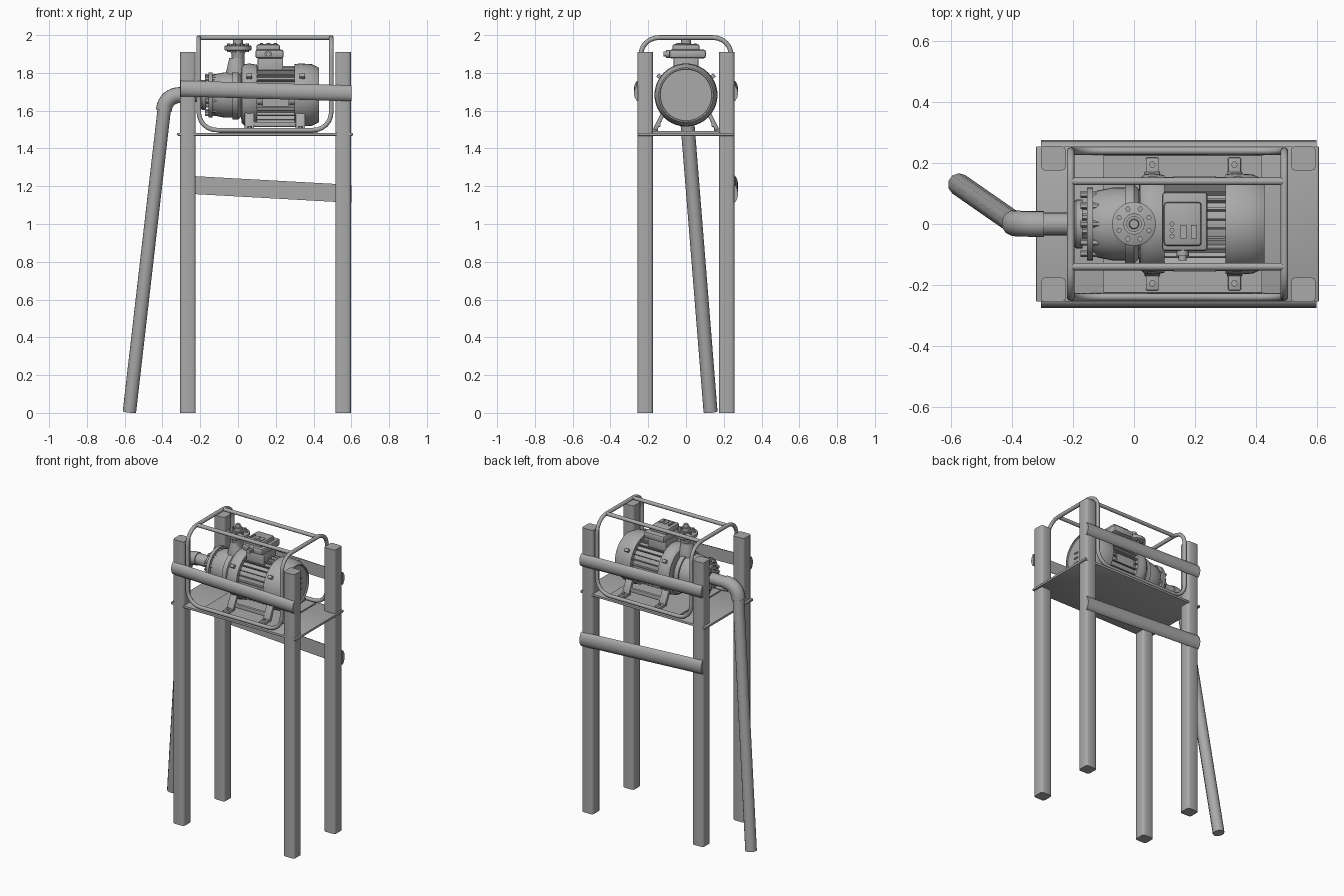
import bpy, bmesh, math
from mathutils import Vector, Matrix

if "Cube" in bpy.data.objects:
    bpy.data.objects.remove(bpy.data.objects["Cube"])

steel = bpy.data.materials.new("grey_steel")
steel.diffuse_color = (0.4, 0.4, 0.4, 1)
steel.use_nodes = True
steel.node_tree.nodes["Principled BSDF"].inputs["Base Color"].default_value = steel.diffuse_color
AXIS_Z = 1.683  # height of the motor shaft


def finish(name, bm, angle=40):
    bmesh.ops.recalc_face_normals(bm, faces=bm.faces)
    me = bpy.data.meshes.new(name)
    bm.to_mesh(me)
    bm.free()
    me.materials.append(steel)
    ob = bpy.data.objects.new(name, me)
    bpy.context.collection.objects.link(ob)
    bpy.ops.object.select_all(action='DESELECT')
    ob.select_set(True)
    bpy.context.view_layer.objects.active = ob
    bpy.ops.object.shade_smooth_by_angle(angle=math.radians(angle))
    return ob


def box(name, center, size, rot=None, bevel=0.0, seg=2):
    bm = bmesh.new()
    bmesh.ops.create_cube(bm, size=1)
    bmesh.ops.scale(bm, vec=size, verts=bm.verts)
    if bevel:
        bmesh.ops.bevel(bm, geom=bm.edges[:], offset=bevel, segments=seg, affect='EDGES', profile=0.5)
    m = Matrix.Translation(center) @ (rot.to_4x4() if rot else Matrix())
    bmesh.ops.transform(bm, matrix=m, verts=bm.verts)
    return finish(name, bm)


def lathe(name, profile, origin, direction=(1, 0, 0), n=32):
    """Solid of revolution: profile is (distance along axis, radius)."""
    bm = bmesh.new()
    rings = [[bm.verts.new((r * math.cos(2 * math.pi * i / n), r * math.sin(2 * math.pi * i / n), t))
              for i in range(n)] for t, r in profile]
    for a, b in zip(rings, rings[1:]):
        for i in range(n):
            bm.faces.new((a[i], a[(i + 1) % n], b[(i + 1) % n], b[i]))
    bm.faces.new(rings[0])
    bm.faces.new(rings[-1])
    q = Vector(direction).to_track_quat('Z', 'Y')
    bmesh.ops.transform(bm, matrix=Matrix.Translation(origin) @ q.to_matrix().to_4x4(), verts=bm.verts)
    return finish(name, bm)


def fillet(points, radii, closed=False, steps=6):
    """Round the corners of a polyline."""
    out, n = [], len(points)
    pts = [Vector(p) for p in points]
    for i, p in enumerate(pts):
        if radii[i] == 0 or (not closed and i in (0, n - 1)):
            out.append(p)
            continue
        a = p + (pts[i - 1] - p).normalized() * radii[i]
        b = p + (pts[(i + 1) % n] - p).normalized() * radii[i]
        for k in range(steps + 1):
            t = k / steps
            w = 0.8 * 2 * t * (1 - t)
            out.append((a * (1 - t) ** 2 + p * w + b * t ** 2) / ((1 - t) ** 2 + w + t ** 2))
    return out


def tube(name, pts, radius, closed=False, res=3):
    cu = bpy.data.curves.new(name, 'CURVE')
    cu.dimensions = '3D'
    cu.bevel_depth, cu.bevel_resolution, cu.use_fill_caps = radius, res, True
    sp = cu.splines.new('POLY')
    sp.points.add(len(pts) - 1)
    for q, p in zip(sp.points, pts):
        q.co = (*p, 1)
    sp.use_cyclic_u = closed
    ob = bpy.data.objects.new(name, cu)
    bpy.context.collection.objects.link(ob)
    me = bpy.data.meshes.new_from_object(ob.evaluated_get(bpy.context.evaluated_depsgraph_get()))
    bpy.data.objects.remove(ob)
    bm = bmesh.new()
    bm.from_mesh(me)
    return finish(name, bm, 50)


# Posts: square timber with softened corners
for x in (-0.265, 0.556):
    for y in (-0.216, 0.216):
        bm = bmesh.new()
        bmesh.ops.create_cube(bm, size=1)
        bmesh.ops.scale(bm, vec=(0.082, 0.08, 1.91), verts=bm.verts)
        up = [e for e in bm.edges if abs(e.verts[0].co.z - e.verts[1].co.z) > 1]
        bmesh.ops.bevel(bm, geom=up, offset=0.014, segments=2, affect='EDGES', profile=0.5)
        bmesh.ops.translate(bm, vec=(x, y, 0.955), verts=bm.verts)
        finish("post", bm, 60)


# Boards: bowed planks nailed to the outside of the posts
def board(name, side, x0, x1, z0, z1, width):
    bm = bmesh.new()
    prof = [(-0.5, 0), (-0.47, 0.008), (-0.25, 0.019), (0, 0.023), (0.25, 0.019), (0.47, 0.008), (0.5, 0)]
    ends = [[bm.verts.new((x, side * (0.253 + d), z + s * width)) for s, d in prof]
            for x, z in ((x0, z0), (x1, z1))]
    for i in range(7):
        j = (i + 1) % 7
        bm.faces.new((ends[0][i], ends[0][j], ends[1][j], ends[1][i]))
    for e in ends:
        bm.faces.new(e)
    finish(name, bm, 50)


for s in (-1, 1):
    board("upper_board", s, -0.305, 0.6, 1.717, 1.692, 0.084)
board("lower_board", 1, -0.305, 0.6, 1.21, 1.16, 0.095)

# Platform with a thin inner base sheet and rolled edges
box("platform", (0.143, 0, 1.475), (0.93, 0.51, 0.016), bevel=0.004)
box("base_sheet", (0.16, 0, 1.487), (0.52, 0.45, 0.01))

# Protective tube frame: one closed loop, plus two top rails
xa, xb, yo, zb, zt = -0.208, 0.494, 0.24, 1.497, 1.987
loop = [(xa, -yo, zb), (xa, -yo, zt), (xa, yo, zt), (xa, yo, zb),
        (xb, yo, zb), (xb, yo, zt), (xb, -yo, zt), (xb, -yo, zb)]
tube("guard_frame", fillet(loop, [0.1, 0.1, 0.1, 0.1] * 2, True), 0.0125, True)
for y in (-0.14, 0.14):
    tube("top_rail", [(xa, y, zt), (xb, y, zt)], 0.0125)

# Suction pipe: leaning drop pipe, elbow and inlet stub
top = (-0.388, 0.0, 1.63)
tube("drop_pipe", [(-0.575, 0.13, 0.004), top], 0.037)
elbow = fillet([(-0.393, 0.003, 1.6), (-0.38, 0, 1.682), (-0.295, 0, 1.682)], [0, 0.07, 0], steps=8)
tube("elbow", elbow, 0.043, res=4)
lathe("inlet_stub", [(0, 0.037), (0.15, 0.037)], (-0.31, 0, 1.682), n=24)


def bolts(name, count, radius, center, axis, size, length):
    q = Vector(axis).to_track_quat('Z', 'Y')
    for i in range(count):
        a = 2 * math.pi * (i + 0.5) / count
        off = q @ Vector((radius * math.cos(a), radius * math.sin(a), 0))
        lathe(name, [(0, size), (length, size)], Vector(center) + off, axis, 6)


# Pump casing with inlet flange, bolts and ribs
shaft = (0, 0, AXIS_Z)
lathe("inlet_flange", [(-0.195, 0.075), (-0.19, 0.08), (-0.17, 0.08), (-0.17, 0.055), (-0.14, 0.055)], shaft)
bolts("inlet_bolt", 8, 0.062, (-0.205, 0, AXIS_Z), (1, 0, 0), 0.01, 0.05)
lathe("pump_casing", [(-0.155, 0.06), (-0.155, 0.12), (-0.135, 0.12), (-0.135, 0.1), (-0.12, 0.11), (-0.07, 0.12),
                      (-0.03, 0.12), (-0.03, 0.13), (0.0, 0.13), (0.015, 0.115), (0.03, 0.115)], shaft)
bolts("casing_bolt", 10, 0.102, (-0.175, 0, AXIS_Z), (1, 0, 0), 0.011, 0.06)
lathe("volute_bulge", [(0, 0.05), (0.06, 0.055), (0.1, 0.045), (0.14, 0.036)], (-0.01, 0, 1.74), (0, 0, 1), 24)

# Discharge neck, bolted flange and plug
lathe("discharge_neck", [(0, 0.045), (0.06, 0.034), (0.15, 0.034), (0.172, 0.045)], (0, 0, 1.75), (0, 0, 1), 24)
lathe("discharge_flange", [(0, 0.066), (0.004, 0.072), (0.024, 0.072), (0.028, 0.066)], (0, 0, 1.918), (0, 0, 1))
bolts("discharge_bolt", 8, 0.053, (0, 0, 1.91), (0, 0, 1), 0.009, 0.045)
lathe("plug", [(0, 0.036), (0.012, 0.036), (0.012, 0.026), (0.035, 0.026), (0.035, 0.017), (0.055, 0.015)],
      (0, 0, 1.942), (0, 0, 1), 12)

# Motor: front shield, stator and fan cowl
lathe("front_shield", [(0.015, 0.11), (0.02, 0.15), (0.035, 0.163), (0.06, 0.167), (0.1, 0.16), (0.1, 0.13)], shaft, n=40)
lathe("stator", [(0.08, 0.135), (0.32, 0.135)], shaft, n=40)
lathe("fan_cowl", [(0.3, 0.13), (0.3, 0.163), (0.33, 0.167), (0.39, 0.163), (0.418, 0.15), (0.428, 0.145),
                   (0.428, 0.138), (0.42, 0.136)], shaft, n=40)
for i in range(28):
    a = 2 * math.pi * (i + 0.5) / 28
    box("cooling_fin", (0.2, 0.14 * math.cos(a), AXIS_Z + 0.14 * math.sin(a)), (0.22, 0.028, 0.006),
        Matrix.Rotation(a, 3, 'X'))

# Grille louvres on the cowl end
for s in (-1, 1):
    for k in (-1, 0, 1):
        box("louvre", (0.42, s * 0.055, AXIS_Z + k * 0.035), (0.012, 0.03, 0.009))
    for k in range(-2, 3):
        box("centre_louvre", (0.42, s * 0.012, AXIS_Z + k * 0.034), (0.012, 0.014, 0.02))

# Tie-bolt lugs on the cowl and shield
for x in (0.06, 0.34):
    for a in (35, 145):
        c, s = math.cos(math.radians(a)), math.sin(math.radians(a))
        box("lug", (x, 0.17 * c, AXIS_Z + 0.17 * s), (0.03, 0.03, 0.022),
            Matrix.Rotation(math.radians(a), 3, 'X'), 0.004)

# Mounting feet: splayed struts, pads, bolts and a side rail
for s in (-1, 1):
    for x in (0.06, 0.33):
        box("foot_strut", (x, s * 0.14, 1.548), (0.05, 0.022, 0.11), Matrix.Rotation(s * 0.45, 3, 'X'), 0.004)
        box("foot_pad", (x, s * 0.183, 1.5), (0.042, 0.07, 0.018), bevel=0.004)
        lathe("foot_bolt", [(0, 0.011), (0.012, 0.011)], (x, s * 0.195, 1.508), (0, 0, 1), 6)
    box("foot_rail", (0.2, s * 0.145, 1.527), (0.31, 0.02, 0.026), bevel=0.004)
    box("nameplate", (0.2, s * 0.153, AXIS_Z - 0.03), (0.14, 0.008, 0.06))

# Terminal box, lid and controls
box("terminal_base", (0.172, 0, 1.835), (0.135, 0.13, 0.09), bevel=0.006)
box("terminal_box", (0.167, 0.008, 1.9), (0.15, 0.195, 0.046), bevel=0.012)
box("terminal_lid", (0.16, 0.0, 1.932), (0.125, 0.145, 0.04), bevel=0.012)
for x in (0.162, 0.197):
    box("switch", (x, -0.025, 1.953), (0.02, 0.045, 0.008))
for y in (-0.04, -0.02, 0.0):
    lathe("button", [(0, 0.008), (0.008, 0.008)], (0.125, y, 1.95), (0, 0, 1), 10)
lathe("cable_gland", [(0, 0.02), (0.03, 0.02), (0.03, 0.013), (0.045, 0.013)], (0.16, -0.075, 1.9), (0, -1, 0), 12)
